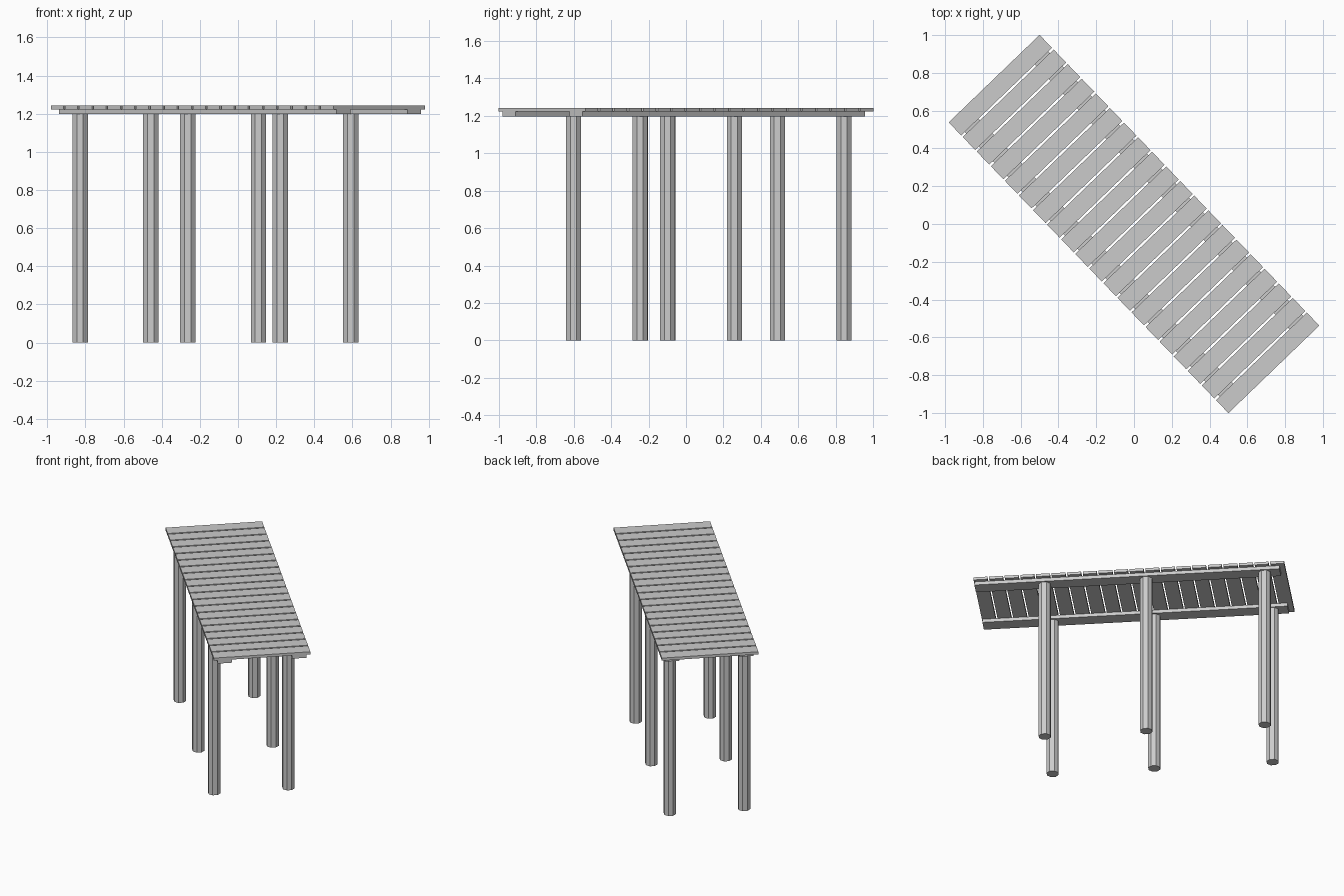
import bpy
import math
from mathutils import Matrix, Vector

default_cube = bpy.data.objects.get("Cube")
if default_cube:
    bpy.data.objects.remove(default_cube, do_unlink=True)

# Single weathered grey for the whole pier
grey = bpy.data.materials.new("plain_grey")
grey.use_nodes = True
COLOUR = (0.6, 0.6, 0.6, 1)
grey.diffuse_color = COLOUR
grey.node_tree.nodes["Principled BSDF"].inputs["Base Color"].default_value = COLOUR

# The pier runs diagonally: local x is its length, local y its width
TURN = Matrix.Rotation(math.radians(-46.1), 4, 'Z')
LENGTH, WIDTH = 2.136, 0.668
PLANKS, GAP = 20, 0.012
BEAM_BOTTOM, DECK_BOTTOM, DECK_TOP = 1.198, 1.223, 1.243
BEAM_OFFSET = 0.257


def finish(obj, name):
    obj.name = name
    obj.data.materials.append(grey)
    return obj


def box(name, x0, x1, y0, y1, z0, z1):
    centre = Vector(((x0 + x1) / 2, (y0 + y1) / 2, (z0 + z1) / 2))
    bpy.ops.mesh.primitive_cube_add(size=1)
    obj = finish(bpy.context.object, name)
    size = Matrix.Diagonal((x1 - x0, y1 - y0, z1 - z0, 1))
    obj.data.transform(Matrix.Translation(centre) @ size)
    obj.matrix_world = TURN


def post(name, x, y):
    bpy.ops.mesh.primitive_cylinder_add(vertices=8, radius=0.0435, depth=BEAM_BOTTOM)
    obj = finish(bpy.context.object, name)
    # Flat sides face along and across the pier
    obj.data.transform(Matrix.Rotation(math.pi / 8, 4, 'Z'))
    obj.matrix_world = TURN @ Matrix.Translation((x, y, BEAM_BOTTOM / 2))


# Deck planks with narrow gaps
pitch = (LENGTH + GAP) / PLANKS
for i in range(PLANKS):
    start = -LENGTH / 2 + i * pitch
    box(f"deck_plank_{i + 1}", start, start + pitch - GAP,
        -WIDTH / 2, WIDTH / 2, DECK_BOTTOM, DECK_TOP)

# Two long beams, each carried by three octagonal posts
for side, sign in (("left", 1), ("right", -1)):
    y = sign * BEAM_OFFSET
    box(f"{side}_beam", -1.033, 1.065, y - 0.05, y + 0.05, BEAM_BOTTOM, DECK_BOTTOM)
    for place, x in (("back", -0.926), ("middle", -0.112), ("front", 0.587)):
        post(f"{side}_{place}_post", x, y)
